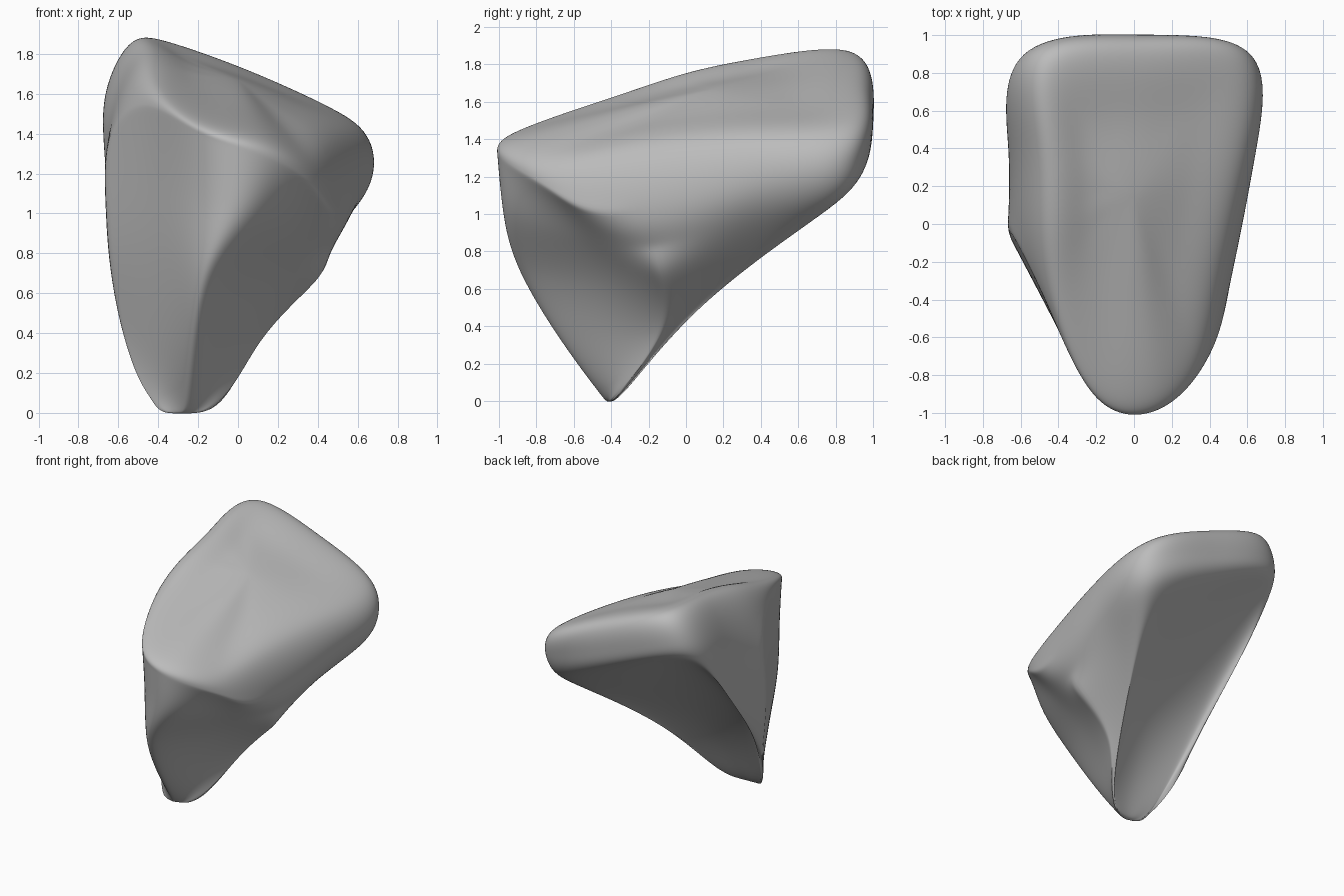
import bpy
import bmesh
import math
from mathutils import Vector

default_cube = bpy.data.objects.get("Cube")
if default_cube:
    bpy.data.objects.remove(default_cube, do_unlink=True)


def flat_material(name, colour):
    material = bpy.data.materials.new(name)
    material.use_nodes = True
    material.diffuse_color = colour
    material.node_tree.nodes["Principled BSDF"].inputs["Base Color"].default_value = colour
    return material


# Every ring lists its points counter-clockwise: front, tip, front left, left edge, keel,
# back left, back, back right, right, right edge, front right
FRONT, TIP, FRONT_LEFT, LEFT_EDGE = range(4)
RIGHT_EDGE, FRONT_RIGHT = 9, 10

# Upper rim of the sloping top face
rim = [(-.17, -.86, 1.46), (.12, -.89, 1.39), (.33, -.69, 1.3), (.45, -.3, 1.34), (.55, .3, 1.42),
       (.55, .87, 1.48), (.05, .93, 1.71), (-.45, .87, 1.88), (-.48, .4, 1.83), (-.47, -.03, 1.74),
       (-.38, -.43, 1.61)]
# Overhanging brow, running into the widest line of the back band
brow = [(-.2, -.92, 1.39), (.13, -.98, 1.28), (.38, -.72, 1.13), (.51, -.3, 1.01), (.64, .38, 1.22),
        (.62, .89, 1.28), (.05, .99, 1.48), (-.58, .91, 1.69), (-.63, .4, 1.55), (-.64, -.04, 1.4),
        (-.45, -.44, 1.53)]
# Lower lip of the back band and upper part of the front face
chest = [(-.2, -.89, 1.05), (.08, -.94, 1), (.25, -.58, .88), (.46, -.17, .82), (.56, .36, 1),
         (.56, .84, 1.1), (.03, .93, 1.32), (-.59, .86, 1.55), (-.66, .4, 1.28), (-.66, -.05, 1.05),
         (-.45, -.46, 1.15)]
# Waist, where the underside begins to hollow
waist = [(-.24, -.81, .72), (-.11, -.86, .7), (.11, -.46, .64), (.35, -.12, .62), (.34, .29, .75),
         (.4, .65, .95), (-.02, .56, 1.07), (-.58, .65, 1.38), (-.64, .36, 1.03), (-.64, -.08, .74),
         (-.44, -.47, .78)]
# Tapering foot
foot = [(-.28, -.62, .33), (-.19, -.65, .33), (-.04, -.4, .33), (.11, -.14, .36), (.11, -.02, .42),
        (.16, .12, .57), (-.15, 0, .61), (-.54, .08, .78), (-.58, -.01, .6), (-.57, -.15, .38),
        (-.42, -.42, .36)]

top_centre = Vector((0, .15, 1.67))
foot_tip = Vector((-.29, -.41, 0))


def towards(ring, target, amount):
    """Pull a ring towards a point, with a separate amount for each axis."""
    return [[c + (t - c) * a for c, t, a in zip(point, target, amount)] for point in ring]


crown = towards(rim, top_centre, (.45, .45, .48))
toe = towards(foot, foot_tip, (.48, .76, .82))
rings = [crown, rim, brow, chest, waist, foot, toe]

# Loft the rings and close both ends with fans
bm = bmesh.new()
layers = [[bm.verts.new(point) for point in ring] for ring in rings]
count = len(rim)
for upper, lower in zip(layers, layers[1:]):
    for i in range(count):
        j = (i + 1) % count
        bm.faces.new((upper[i], lower[i], lower[j], upper[j]))
for ring, pole in ((layers[0], top_centre), (layers[-1], foot_tip)):
    centre = bm.verts.new(pole)
    for i in range(count):
        bm.faces.new((ring[i], ring[(i + 1) % count], centre))
bmesh.ops.recalc_face_normals(bm, faces=bm.faces)

# Keep the brow and the two borders of the broken front face crisp
crease = bm.edges.layers.float.new("crease_edge")


def sharpen(a, b, strength):
    bm.edges.get((a, b))[crease] = strength


brow_path = [RIGHT_EDGE, FRONT_RIGHT, FRONT, TIP, FRONT_LEFT, LEFT_EDGE]
brow_layer = layers[rings.index(brow)]
for a, b in zip(brow_path, brow_path[1:]):
    sharpen(brow_layer[a], brow_layer[b], .75)
for column, first in ((RIGHT_EDGE, brow), (LEFT_EDGE, chest)):
    border = layers[rings.index(first):]
    for upper, lower in zip(border, border[1:]):
        sharpen(upper[column], lower[column], .6)

mesh = bpy.data.meshes.new("stone")
bm.to_mesh(mesh)
bm.free()
stone = bpy.data.objects.new("stone", mesh)
bpy.context.scene.collection.objects.link(stone)
mesh.materials.append(flat_material("stone grey", (.5, .5, .5, 1)))

rounding = stone.modifiers.new("rounding", "SUBSURF")
rounding.levels = rounding.render_levels = 4

# Push each cage corner out until the rounded skin passes through the ring points
targets = [vertex.co.copy() for vertex in mesh.vertices]
for step in range(3):
    mesh.update()
    stone.update_tag()
    bpy.context.view_layer.update()
    rounded = stone.evaluated_get(bpy.context.evaluated_depsgraph_get())
    skin = [vertex.co.copy() for vertex in rounded.data.vertices[:len(targets)]]
    for vertex, target, reached in zip(mesh.vertices, targets, skin):
        vertex.co += target - reached

bpy.context.view_layer.objects.active = stone
stone.select_set(True)
bpy.ops.object.modifier_apply(modifier=rounding.name)
bpy.ops.object.shade_smooth_by_angle(angle=math.radians(40))
